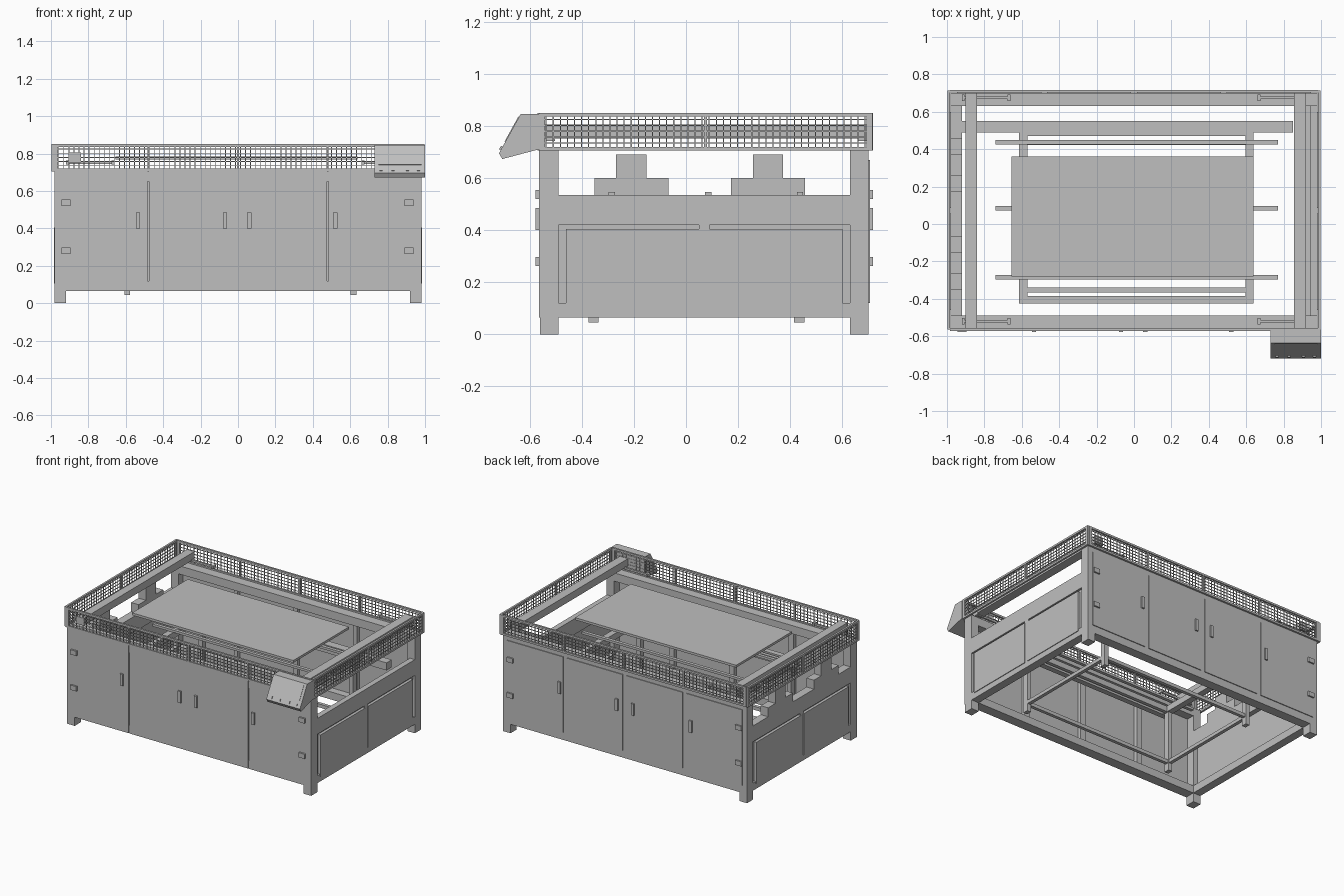
import bpy, bmesh
from mathutils import Vector, Matrix

old = bpy.data.objects.get("Cube")
if old:
    bpy.data.objects.remove(old, do_unlink=True)


def material(name, value):
    m = bpy.data.materials.new(name)
    m.use_nodes = True
    col = (value, value, value, 1)
    m.diffuse_color = col
    m.node_tree.nodes["Principled BSDF"].inputs["Base Color"].default_value = col
    return m


GREY = material("machine grey", 0.52)


def finish(name, bm):
    bmesh.ops.recalc_face_normals(bm, faces=bm.faces)
    me = bpy.data.meshes.new(name)
    bm.to_mesh(me)
    bm.free()
    me.materials.append(GREY)
    ob = bpy.data.objects.new(name, me)
    bpy.context.collection.objects.link(ob)
    return ob


def boxes(name, spans):
    """One object made of boxes, each (x0, x1, y0, y1, z0, z1)."""
    bm = bmesh.new()
    for x0, x1, y0, y1, z0, z1 in spans:
        mat = Matrix.Translation(((x0 + x1) / 2, (y0 + y1) / 2, (z0 + z1) / 2))
        mat = mat @ Matrix.Diagonal((x1 - x0, y1 - y0, z1 - z0, 1))
        bmesh.ops.create_cube(bm, size=1, matrix=mat)
    return finish(name, bm)


def extrude_x(name, profile, x0, x1):
    """Prism from a (y, z) outline."""
    bm = bmesh.new()
    face = bm.faces.new([bm.verts.new((x0, y, z)) for y, z in profile])
    new = bmesh.ops.extrude_face_region(bm, geom=[face])["geom"]
    bmesh.ops.translate(bm, vec=(x1 - x0, 0, 0),
                        verts=[v for v in new if isinstance(v, bmesh.types.BMVert)])
    return finish(name, bm)


XO, YF, YB = 0.98, -0.56, 0.70       # cabinet outside
BASE, SIDE, TOP, GUARD = 0.065, 0.535, 0.71, 0.85
COLS = ((-XO, -0.92), (0.92, XO))
ROWS = ((YF, -0.49), (0.63, YB))

# Corner posts and base frame
boxes("corner_post", [(*c, *r, 0, TOP) for c in COLS for r in ROWS])
boxes("base_frame", [(-0.92, 0.92, *r, BASE, 0.12) for r in ROWS]
      + [(*c, -0.49, 0.63, BASE, 0.12) for c in COLS])
boxes("top_rail", [(-0.92, 0.92, *r, 0.65, TOP) for r in ROWS])
boxes("inner_rail", [(-0.92, 0.85, 0.49, 0.55, 0.475, 0.53)])

# Cabinet walls
boxes("front_wall", [(a, b, YF - 0.004, YF + 0.01, BASE, TOP)
                     for a, b in ((-XO, -0.483), (-0.477, 0.477), (0.483, XO))])
boxes("front_divider", [(x - 0.02, x + 0.02, YF + 0.01, -0.52, 0.12, 0.65) for x in (-0.48, 0, 0.48)])
boxes("back_divider", [(x - 0.015, x + 0.015, 0.66, YB, 0.12, 0.65) for x in (-0.48, 0, 0.48)])
boxes("back_wall", [(-0.92, 0.92, 0.685, 0.695, 0.1, 0.66)])
boxes("back_door", [(a, a + 0.45, 0.69, 0.706, 0.12, 0.67) for a in (-0.945, -0.465, 0.015, 0.495)])
boxes("side_wall", [(-0.965, -0.955, -0.49, 0.63, BASE, SIDE), (0.955, 0.965, -0.49, 0.63, BASE, SIDE)])
boxes("side_top_rail", [(-XO, -0.92, -0.49, 0.63, 0.42, SIDE), (0.94, XO, -0.49, 0.63, 0.42, SIDE)])
boxes("side_mullion", [(s * 0.97 - 0.01, s * 0.97 + 0.01, 0.05, 0.09, 0.12, 0.42) for s in (-1, 1)])
boxes("side_panel", [(s * 0.974 - 0.011, s * 0.974 + 0.011, a, b, 0.105, 0.405)
                     for s in (-1, 1) for a, b in ((-0.46, 0.055), (0.085, 0.6))])

# Stepped supports on one side wall
for name, y in (("front_stepped_support", -0.21), ("back_stepped_support", 0.315)):
    half = [(0.142, SIDE), (0.142, 0.60), (0.058, 0.60), (0.058, 0.69)]
    outline = [(y + a, z) for a, z in half] + [(y - a, z) for a, z in reversed(half)]
    extrude_x(name, outline, -XO, -0.92)

# Handles and hinges on both long walls
walls = ((-0.577, -0.56), (0.70, 0.717))
boxes("door_handle", [(x - 0.011, x + 0.011, *w, 0.4, 0.485)
                      for x in (-0.535, -0.07, 0.06, 0.52) for w in walls])
boxes("hinge", [(x - 0.024, x + 0.024, *w, z - 0.017, z + 0.017)
                for x in (-0.92, 0.915) for z in (0.28, 0.537) for w in walls])

# Cross beams, end screws and their blocks
boxes("cross_beam", [(-0.90, -0.84, -0.57, 0.70, 0.752, 0.806), (0.855, 0.92, -0.555, 0.70, 0.752, 0.806)])
rods = []
for y in (-0.52, 0.675):
    for s in (-1, 1):
        for r, near, far, h in ((0.007, 0.67, 0.92, 0.007), (0.017, 0.66, 0.675, 0.01), (0.017, 0.905, 0.92, 0.01)):
            rods.append((min(s * near, s * far), max(s * near, s * far), y - r, y + r, 0.752 - h, 0.752 + h))
boxes("adjusting_screw", rods)

# Work table with the stand beneath it
boxes("table_top", [(-0.655, 0.64, -0.28, 0.36, 0.768, 0.785)])
LX, LY = ((-0.615, -0.57), (0.595, 0.64)), ((-0.375, -0.335), (0.415, 0.455))
boxes("stand_leg", [(x0 + 0.007, x1 - 0.007, *y, 0.045, 0.49) for x0, x1 in LX for y in LY])
boxes("stand_side_beam", [(*x, -0.425, 0.49, 0.485, 0.53) for x in LX])
boxes("stand_long_beam", [(-0.57, 0.595, a, b, 0.485, 0.525)
                          for a, b in ((-0.425, -0.385), (-0.365, -0.34), (0.47, 0.49))])
boxes("stand_lower_brace", [(-0.6, 0.625, y0 + 0.008, y1 - 0.008, 0.1, 0.125) for y0, y1 in LY]
      + [(x0 + 0.01, x1 - 0.01, -0.36, 0.44, 0.1, 0.125) for x0, x1 in LX])
boxes("slide_rail", [(-0.74, 0.77, y - 0.012, y + 0.012, 0.53, 0.547) for y in (-0.285, 0.085, 0.438)])

# Wire guard: four framed grids
frame, wires = [], []


def guard(a, b, c, along_x, split):
    def span(u0, u1, z0, z1, t):
        flat = (c - t, c + t)
        return (u0, u1, *flat, z0, z1) if along_x else (*flat, u0, u1, z0, z1)
    frame.extend(span(a, b, z, z + 0.014, 0.007) for z in (0.705, GUARD - 0.014))
    frame.extend(span(u, u + 0.022, 0.705, GUARD, 0.007) for u in (a, b - 0.022))
    frame.extend(span(u - 0.005, u + 0.005, 0.705, GUARD, 0.006) for u in split)
    n = round((b - a) / 0.027)
    for i in range(1, n):
        u = a + (b - a) * i / n
        wires.append(span(u - 0.002, u + 0.002, 0.71, 0.845, 0.002))
    for i in range(1, 6):
        z = 0.712 + 0.0225 * i
        wires.append(span(a, b, z - 0.002, z + 0.002, 0.0022))


for y in (-0.564, 0.71):
    guard(-0.985, 0.985, y, True, (-0.48, 0, 0.48))
for x in (-0.991, 0.991):
    guard(-0.564, 0.715, x, False, (0.075,))
boxes("guard_frame", frame)
boxes("guard_wire", wires)

# Control box: sloped housing, bezel, screen and buttons
extrude_x("control_box", [(-0.565, 0.845), (-0.635, 0.845), (-0.718, 0.695), (-0.705, 0.673), (-0.565, 0.71)],
          0.73, 1.0)
top, bottom = Vector((0, -0.635, 0.845)), Vector((0, -0.718, 0.695))
down = (bottom - top).normalized()
out = Vector((0, down.z, -down.y))


def on_slope(name, items):
    bm = bmesh.new()
    for x, d, w, h, t in items:
        basis = Matrix((Vector((1, 0, 0)), down, out)).transposed().to_4x4()
        loc = top + down * d + Vector((x, 0, 0))
        bmesh.ops.create_cube(bm, size=1, matrix=Matrix.Translation(loc) @ basis @ Matrix.Diagonal((w, h, t, 1)))
    return finish(name, bm)


on_slope("control_screen", [(0.865, 0.066, 0.23, 0.11, 0.006)])
on_slope("control_button", [(x, 0.15, 0.016, 0.016, 0.014) for x in (0.765, 0.83, 0.905, 0.965)])
